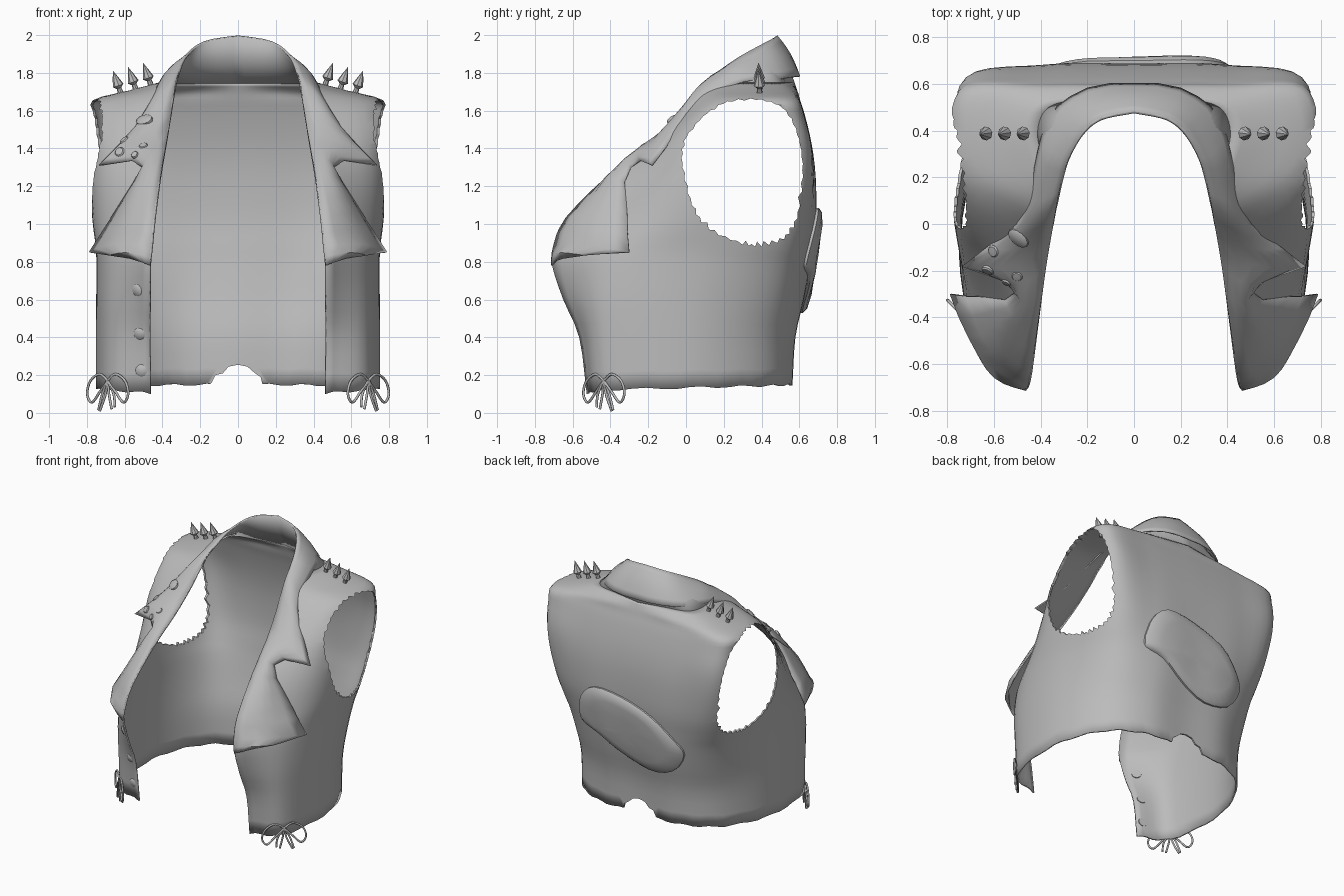
import bpy, bmesh, math, random
from mathutils import Vector
from mathutils.bvhtree import BVHTree

if "Cube" in bpy.data.objects:
    bpy.data.objects.remove(bpy.data.objects["Cube"])

random.seed(4)
cloth = bpy.data.materials.new("grey cloth")
cloth.diffuse_color = (0.5, 0.5, 0.5, 1)
cloth.use_nodes = True
cloth.node_tree.nodes["Principled BSDF"].inputs["Base Color"].default_value = cloth.diffuse_color


def make(name, verts, faces, smooth=40):
    me = bpy.data.meshes.new(name)
    me.from_pydata([tuple(v) for v in verts], [], faces)
    me.materials.append(cloth)
    ob = bpy.data.objects.new(name, me)
    bpy.context.collection.objects.link(ob)
    bm = bmesh.new()
    bm.from_mesh(me)
    bmesh.ops.remove_doubles(bm, verts=bm.verts, dist=0.0005)
    bmesh.ops.recalc_face_normals(bm, faces=bm.faces)
    bm.to_mesh(me)
    bm.free()
    if smooth:
        bpy.ops.object.select_all(action='DESELECT')
        ob.select_set(True)
        bpy.context.view_layer.objects.active = ob
        bpy.ops.object.shade_smooth_by_angle(angle=math.radians(smooth))
    return ob


def spline(pts, n):
    """Catmull-Rom curve through pts, n steps for each span."""
    p = [Vector(q) for q in pts]
    p = [2 * p[0] - p[1]] + p + [2 * p[-1] - p[-2]]
    out = []
    for i in range(1, len(p) - 2):
        a, b, c, d = p[i - 1:i + 3]
        for k in range(n):
            t = k / n
            out.append(0.5 * (2 * b + (c - a) * t + (2 * a - 5 * b + 4 * c - d) * t * t
                              + (3 * b - a - 3 * c + d) * t ** 3))
    return out + [p[-2]]


def sheet(name, rows, thick=0.012, mirror=True):
    """Cloth sheet from rows of points, mirrored in x."""
    verts, faces = [], []
    for s in ((1, -1) if mirror else (1,)):
        o, m = len(verts), len(rows[0])
        verts += [(s * p[0], p[1], p[2]) for r in rows for p in r]
        faces += [(o + i * m + j, o + i * m + j + 1, o + (i + 1) * m + j + 1, o + (i + 1) * m + j)
                  for i in range(len(rows) - 1) for j in range(m - 1)]
    ob = make(name, verts, faces)
    mod = ob.modifiers.new("thickness", 'SOLIDIFY')
    mod.thickness, mod.offset = thick, 0
    return ob


# vest body: z, back y, back corner, side, front corner, front edge
sections = [
    (0.15, .55, (.59, .39), (.74, .03), (.69, -.42), (.462, -.52)),
    (0.40, .565, (.59, .40), (.74, .03), (.69, -.43), (.465, -.56)),
    (0.60, .61, (.60, .45), (.74, .04), (.69, -.43), (.465, -.645)),
    (0.78, .645, (.62, .50), (.74, .08), (.69, -.39), (.465, -.705)),
    (0.88, .66, (.64, .535), (.745, .12), (.695, -.33), (.455, -.70)),
    (1.03, .68, (.665, .585), (.76, .20), (.72, -.18), (.44, -.635)),
    (1.25, .68, (.70, .62), (.765, .30), (.735, -.065), (.41, -.415)),
    (1.42, .66, (.715, .625), (.765, .34), (.725, -.01), (.38, -.20)),
    (1.57, .625, (.72, .595), (.765, .37), (.71, .09), (.355, -.05)),
    (1.65, .60, (.70, .575), (.765, .39), (.68, .18), (.343, .01)),
    (1.70, .585, (.52, .53), (.58, .39), (.50, .20), (.335, .06)),
    (1.745, .57, (.36, .50), (.41, .40), (.385, .27), (.33, .09)),
]
rows = []
for z, yb, bc, sd, fc, fe in sections:
    ctrl = [(0, yb, z), (bc[0] * .55, yb - .005 - .03 * (z > 1.72), z), (*bc, z),
            (*sd, z), (*fc, z), (*fe, z)]
    rows.append(spline(ctrl, 6))
for j, p in enumerate(rows[0]):              # uneven hem
    p.z -= .045 * (j / (len(rows[0]) - 1)) ** 2 + .006 * math.sin(j * 1.7)
cols = [spline([r[j] for r in rows], 3) for j in range(len(rows[0]))]
body = sheet("vest_body", cols)


def cutter(name, outline, axis):
    """Prism cutter along x or y."""
    n, verts = len(outline), []
    for e in ((-1.2, 1.2) if axis == 'x' else (.3, 1.2)):
        verts += [(e, a, b) if axis == 'x' else (a, e, b) for a, b in outline]
    faces = [tuple(range(n)), tuple(range(2 * n - 1, n - 1, -1))]
    faces += [(i, (i + 1) % n, n + (i + 1) % n, n + i) for i in range(n)]
    ob = make(name, verts, faces, 0)
    ob.hide_render = True
    ob.hide_set(True)
    mod = body.modifiers.new(name, 'BOOLEAN')
    mod.operation, mod.solver, mod.object = 'DIFFERENCE', 'EXACT', ob


# frayed armholes and the bite out of the back hem
arm = spline([(.30, .89, 0), (.12, .97, 0), (.03, 1.1, 0), (-.02, 1.3, 0), (-.01, 1.44, 0),
              (.09, 1.57, 0), (.22, 1.65, 0), (.40, 1.66, 0), (.53, 1.60, 0), (.60, 1.45, 0),
              (.62, 1.25, 0), (.59, 1.03, 0), (.52, .92, 0), (.40, .88, 0), (.30, .89, 0)], 6)[:-1]
fray = []
for i, p in enumerate(arm):
    d = Vector((p.x - .3, p.y - 1.27))
    amp = .03 if p.y < 1.15 else .012
    k = (i % 2) * amp * random.uniform(.2, 1)
    fray.append((p.x - d.normalized().x * k, p.y - d.normalized().y * k))
cutter("armhole_cutter", fray, 'x')
cutter("hem_cutter", [(-.25, .05), (-.14, .16), (-.12, .2), (-.08, .21), (-.05, .245), (0, .255),
                      (.05, .245), (.09, .21), (.12, .19), (.13, .15), (.25, .05)], 'y')

# collar stand rises from the neckline to the fold
fold = [(0, .48, 1.995), (.14, .45, 1.975), (.22, .385, 1.94), (.28, .28, 1.88), (.31, .18, 1.81),
        (.33, .09, 1.745), (.355, -.05, 1.57), (.38, -.2, 1.42), (.41, -.415, 1.25),
        (.44, -.635, 1.03), (.455, -.70, .88), (.465, -.71, .78)]
stand = spline(fold[:6], 6)
sheet("collar_stand", [[c[-1].lerp(f, t) for c, f in zip(cols, stand)] for t in (0, .5, 1)])


def lapel(name, inner, outer, bulge):
    """Folded cloth from the fold line to its outer edge, bowed outwards."""
    rws = []
    for a, b, h in zip(inner, outer, bulge):
        a, b = Vector(a), Vector(b)
        push = Vector((.5, -.75, .35)) if a.y < .3 else Vector((0, .3, .4))
        rws.append([a.lerp(b, t / 6) + push * h * math.sin(math.pi * t / 6) for t in range(7)])
    return sheet(name, rws, .01)


# collar, notched tip and lower lapel in one folded strip
collar = lapel("collar_and_lapel", spline(fold, 2),
               [(0, .60, 1.78), (.1, .6, 1.78), (.2, .58, 1.78), (.27, .545, 1.775), (.325, .505, 1.77),
                (.365, .45, 1.765), (.39, .39, 1.765), (.41, .31, 1.755), (.43, .21, 1.72),
                (.45, .10, 1.67), (.50, .0, 1.58), (.56, -.05, 1.49), (.63, -.10, 1.415),
                (.735, -.18, 1.31), (.56, -.24, 1.335), (.505, -.29, 1.30),
                (.55, -.325, 1.22), (.62, -.315, 1.11), (.67, -.31, 1.03),
                (.715, -.31, .96), (.785, -.30, .85), (.68, -.53, .835), (.57, -.65, .82)],
               [.03] * 8 + [.02, .02, .025, .03, .04, .045, .045, .045,
                            .045, .05, .055, .06, .075, .05, .01])

# puffy patch across the back
edge = spline([(.44, 0, .84), (.40, 0, .98), (.28, 0, 1.08), (.05, 0, 1.06), (-.2, 0, .97),
               (-.36, 0, .83), (-.42, 0, .72), (-.32, 0, .57), (-.12, 0, .53), (.1, 0, .61),
               (.28, 0, .72), (.42, 0, .77), (.44, 0, .84)], 3)[:-1]
bpy.context.view_layer.update()


def tree(obs):
    v, f = [], []
    for ob in obs:
        o = len(v)
        v += [p.co.copy() for p in ob.data.vertices]
        f += [[o + i for i in p.vertices] for p in ob.data.polygons]
    return BVHTree.FromPolygons(v, f)


surface = tree([body, collar])
mid = Vector((.02, 0, .8))
pv, n = [], len(edge)
for s, h in ((1.0, -.004), (1.0, .02), (.92, .036), (.72, .042), (.35, .042), (0.0, .042)):
    for p in edge:
        q = mid.lerp(p, s)
        hit = surface.ray_cast(Vector((q.x, 2, q.z)), Vector((0, -1, 0)))[0]
        pv.append((q.x, hit.y + h, q.z))
make("back_patch", pv, [(r * n + i, r * n + (i + 1) % n, (r + 1) * n + (i + 1) % n, (r + 1) * n + i)
                        for r in range(5) for i in range(n)])


def lathe(name, profile, loc, axis, seg=10, squash=1):
    """Turned part: (radius, height) profile along an axis."""
    rot = axis.to_track_quat('Z', 'Y')
    verts = [loc + rot @ Vector((r * math.cos(2 * math.pi * k / seg),
                                 r * squash * math.sin(2 * math.pi * k / seg), h))
             for r, h in profile for k in range(seg)]
    faces = [(i * seg + k, i * seg + (k + 1) % seg, (i + 1) * seg + (k + 1) % seg, (i + 1) * seg + k)
             for i in range(len(profile) - 1) for k in range(seg)]
    make(name, verts, faces)


# buttons on the front edge and badges on one lapel
for x, z, r, sq in [(-.53, .65, .033, 1), (-.52, .42, .033, 1), (-.51, .225, .033, 1),
                    (-.495, 1.55, .05, .75), (-.60, 1.44, .027, 1), (-.625, 1.38, .027, 1),
                    (-.50, 1.41, .024, 1), (-.545, 1.365, .02, 1)]:
    hit, nor, _, _ = surface.ray_cast(Vector((x, -2, z)), Vector((0, 1, 0)))
    if nor.y > 0:
        nor = -nor
    lathe("button" if z < 1 else "badge", [(0, -.01), (r, -.01), (r, .006), (r * .8, .012), (0, .014)],
          hit, nor, 12, sq)

# shoulder spikes
for s in (1, -1):
    for x in (.46, .54, .62):
        hit = surface.ray_cast(Vector((s * x, .39, 3)), Vector((0, 0, -1)))[0]
        lathe("shoulder_spike", [(0, -.02), (.018, -.02), (.013, .03), (.03, .045), (.018, .08), (0, .13)],
              hit, Vector((s * .35, -.05, 1)), 8)

# string bows on the front hem corners
for s in (1, -1):
    cu = bpy.data.curves.new("hem_bow", 'CURVE')
    cu.dimensions, cu.bevel_depth, cu.bevel_resolution = '3D', .007, 1
    for path in ([(0, .17), (-.06, .205), (-.13, .17), (-.155, .1), (-.12, .055), (-.06, .11), (0, .17)],
                 [(0, .17), (.06, .205), (.13, .17), (.155, .1), (.12, .055), (.06, .11), (0, .17)],
                 [(0, .17), (-.045, .1), (-.055, .03)], [(0, .17), (-.01, .1), (-.03, .02)],
                 [(0, .17), (.04, .1), (.07, .015)], [(0, .17), (.02, .09), (.06, .01)]):
        pts = spline([(s * (.69 + t * .7), -.435 + t * .7, z) for t, z in path], 4)
        sp = cu.splines.new('POLY')
        sp.points.add(len(pts) - 1)
        for q, p in zip(sp.points, pts):
            q.co = (*p, 1)
    cu.materials.append(cloth)
    bpy.context.collection.objects.link(bpy.data.objects.new("hem_bow", cu))
